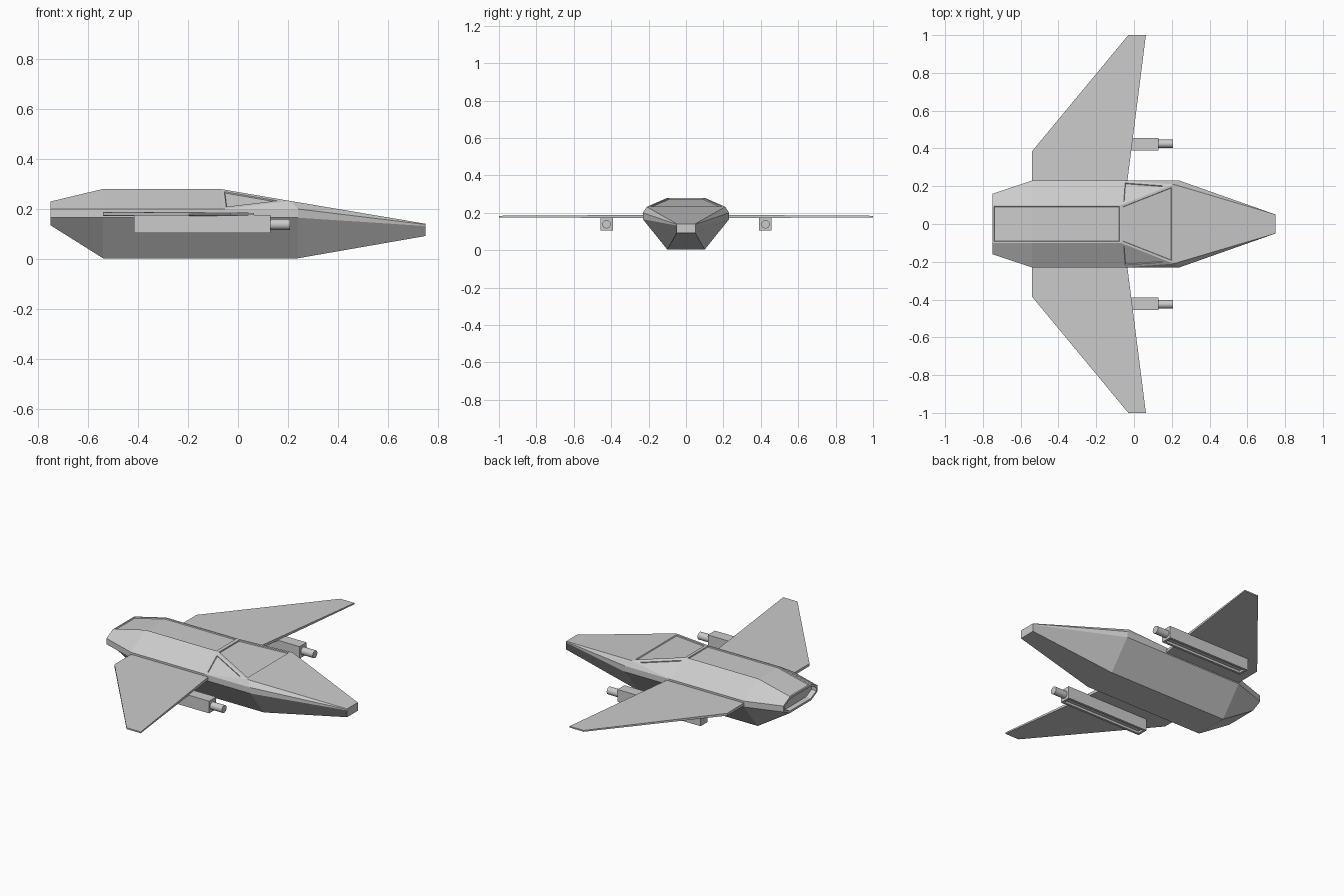
import bpy, bmesh, math
from mathutils import Matrix, Vector

if "Cube" in bpy.data.objects:
    bpy.data.objects.remove(bpy.data.objects["Cube"])


def finish(bm, name):
    bmesh.ops.recalc_face_normals(bm, faces=bm.faces)
    mesh = bpy.data.meshes.new(name)
    bm.to_mesh(mesh)
    bm.free()
    ob = bpy.data.objects.new(name, mesh)
    bpy.context.collection.objects.link(ob)
    return ob


def mirror_y(ob):
    m = ob.modifiers.new("mirror", 'MIRROR')
    m.use_axis = (False, True, False)
    m.use_bisect_axis = (False, False, False)
    return ob


def panel(bm, faces, width, depth):
    """Recessed panel: thin frame, narrow step down."""
    bmesh.ops.inset_region(bm, faces=faces, thickness=width, depth=0, use_even_offset=True)
    bmesh.ops.inset_region(bm, faces=faces, thickness=0.002, depth=-depth, use_even_offset=True)


# Fuselage: half sections (x, y, z) from top edge to belly, tail to nose
stations = [
    [(-.75, .10, .23), (-.75, .16, .20), (-.75, .16, .165), (-.75, .10, .135)],
    [(-.54, .10, .28), (-.54, .23, .20), (-.54, .23, .165), (-.54, .10, .003)],
    [(-.07, .10, .28), (-.06, .23, .20), (-.04, .23, .165), (-.04, .10, .003)],
    [(.21, .21, .232), (.24, .23, .20), (.24, .23, .165), (.24, .10, .003)],
    [(.75, .05, .141), (.75, .05, .138), (.75, .05, .132), (.75, .05, .092)],
]
bm = bmesh.new()
rings = []
for half in stations:
    pts = half + [(x, -y, z) for x, y, z in reversed(half)]
    rings.append([bm.verts.new(p) for p in pts])
grid = []
for a, b in zip(rings, rings[1:]):
    grid.append([bm.faces.new((a[i], a[(i + 1) % 8], b[(i + 1) % 8], b[i])) for i in range(8)])
tail = bm.faces.new(rings[0])
bm.faces.new(rings[-1])
# triangular cockpit sides
windows = []
for top, shoulder in ((0, 1), (7, 6)):
    bmesh.ops.connect_verts(bm, verts=[rings[2][shoulder], rings[3][top]])
    tri = {rings[2][top], rings[2][shoulder], rings[3][top]}
    windows += [f for f in bm.faces if set(f.verts) == tri]
bmesh.ops.recalc_face_normals(bm, faces=bm.faces)
# spine, canopy, side windows and exhaust recesses
panel(bm, [grid[0][7], grid[1][7]], .008, .006)
panel(bm, [grid[2][7]], .012, .006)
for w in windows:
    panel(bm, [w], .014, .005)
panel(bm, [tail], .012, .03)
finish(bm, "fuselage")

# Wings: tapered thin plates, thicker at the root
bm = bmesh.new()
outline = [(-.045, .15, .009), (.063, 1, .004), (-.03, 1, .004),
           (-.54, .385, .007), (-.54, .15, .009)]
up = [bm.verts.new((x, y, .18 + t)) for x, y, t in outline]
low = [bm.verts.new((x, y, .18 - t)) for x, y, t in outline]
bm.faces.new(up)
bm.faces.new(low[::-1])
for i in range(5):
    j = (i + 1) % 5
    bm.faces.new((up[i], low[i], low[j], up[j]))
mirror_y(finish(bm, "wings"))

# Gun pods: long boxes hung under the wings, with a grooved underside
bm = bmesh.new()
bmesh.ops.create_cube(bm, size=1, matrix=Matrix.Translation((-.1425, .423, .14))
                      @ Matrix.Diagonal((.545, .066, .072, 1)))
bm.normal_update()
panel(bm, [f for f in bm.faces if f.normal.z < -.9], .014, .012)
mirror_y(finish(bm, "gun_pods"))

# Gun barrels
bm = bmesh.new()
bmesh.ops.create_cone(bm, cap_ends=True, segments=16, radius1=.022, radius2=.022, depth=.11,
                      matrix=Matrix.Translation((.152, .425, .138))
                      @ Matrix.Rotation(math.pi / 2, 4, 'Y'))
barrels = mirror_y(finish(bm, "gun_barrels"))
bpy.context.view_layer.objects.active = barrels
barrels.select_set(True)
bpy.ops.object.shade_smooth_by_angle(angle=math.radians(40))
